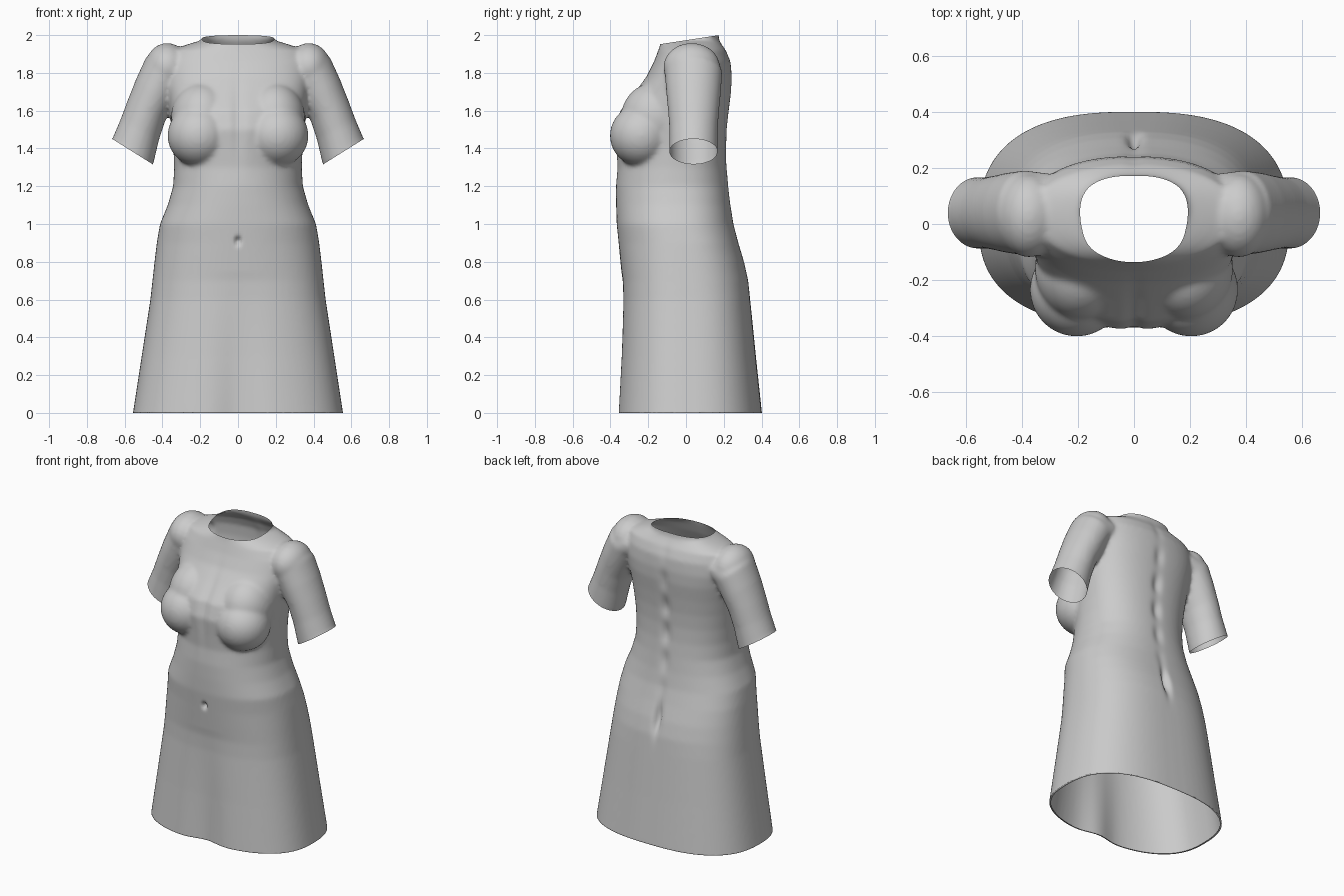
import bpy, bmesh, math
from mathutils import Vector

if "Cube" in bpy.data.objects:
    bpy.data.objects.remove(bpy.data.objects["Cube"])

grey = bpy.data.materials.new("light grey cloth")
grey.diffuse_color = (0.6, 0.6, 0.6, 1)
grey.use_nodes = True
grey.node_tree.nodes["Principled BSDF"].inputs["Base Color"].default_value = grey.diffuse_color
SEG = 72
bm = bmesh.new()


def loft(rings):
    """Closed solid through a list of point rings."""
    vs = [[bm.verts.new(p) for p in r] for r in rings]
    for a, b in zip(vs, vs[1:]):
        for i in range(len(a)):
            j = (i + 1) % len(a)
            bm.faces.new((a[i], a[j], b[j], b[i]))
    bm.faces.new(vs[0][::-1])
    bm.faces.new(vs[-1])


def body_ring(z, hw, yf, yb, cy, pf, pb):
    pts = []
    for i in range(SEG):
        t = 2 * math.pi * i / SEG
        c, s = math.cos(t), math.sin(t)
        p, ry = (pb, yb - cy) if s > 0 else (pf, cy - yf)
        x = math.copysign(abs(c) ** (2 / p), c) * hw
        y = math.copysign(abs(s) ** (2 / p), s) * ry + cy
        pts.append((x, y, z))
    return pts


def ellipsoid(center, radii):
    new = bmesh.ops.create_uvsphere(bm, u_segments=40, v_segments=24, radius=1)["verts"]
    for v in new:
        v.co = Vector([c + r * k for c, r, k in zip(center, radii, v.co)])


# skirt and bodice: height, half width, front, back, middle, front and back roundness
loft([body_ring(*r) for r in [
    (-0.10, .572, -.372, .408, .0, 2.5, 2.6),
    (0.00, .556, -.367, .402, .0, 2.5, 2.6),
    (0.30, .510, -.350, .370, .0, 2.5, 2.6),
    (0.60, .464, -.337, .340, .0, 2.5, 2.6),
    (0.70, .453, -.337, .330, .0, 2.5, 2.5),
    (0.80, .442, -.347, .308, -.01, 2.4, 2.5),
    (0.90, .430, -.357, .278, -.02, 2.3, 2.5),
    (1.00, .413, -.367, .252, -.04, 2.3, 2.4),
    (1.10, .372, -.370, .236, -.05, 2.2, 2.4),
    (1.20, .343, -.371, .225, -.06, 2.1, 2.4),
    (1.30, .338, -.364, .216, -.06, 2.0, 2.4),
    (1.40, .342, -.372, .213, -.05, 2.0, 2.4),
    (1.50, .352, -.380, .217, -.04, 2.1, 2.4),
    (1.60, .362, -.350, .227, -.02, 2.3, 2.4),
    (1.70, .375, -.270, .240, .0, 2.4, 2.4),
    (1.78, .388, -.210, .243, .02, 2.4, 2.3),
    (1.86, .385, -.170, .237, .03, 2.3, 2.2),
    (1.92, .360, -.147, .212, .04, 2.1, 2.2),
    (1.95, .270, -.137, .190, .05, 2.0, 2.3),
    (1.975, .188, -.132, .175, .06, 1.8, 2.5),
    (2.06, .180, -.128, .168, .06, 1.8, 2.5)]])

# sleeves, shoulders and bust on both sides
END, AXIS = Vector((.5575, .04, 1.3825)), Vector((.53, 0, -.848))
for side in (-1, 1):
    rings = []
    for x, z, dx, dz, r, ry in [(.30, 1.83, .8, -.6, .105, .14), (.39, 1.80, .64, -.77, .127, .152),
                                (.44, 1.70, .55, -.84, .120, .145), (.485, 1.60, .45, -.89, .113, .135),
                                (.52, 1.50, .45, -.89, .115, .128), (.5575, 1.3825, .53, -.848, .128, .128),
                                (.62, 1.285, .53, -.848, .135, .130)]:
        d = Vector((dx, 0, dz)).normalized()
        n = Vector((-d.z, 0, d.x))
        ring = []
        for i in range(40):
            t = 2 * math.pi * i / 40
            p = Vector((x, .04, z)) + n * r * math.cos(t) + Vector((0, ry * math.sin(t), 0))
            ring.append((p.x * side, p.y, p.z))
        rings.append(ring)
    loft(rings)
    ellipsoid((side * .375, .03, 1.83), (.115, .15, .128))
    ellipsoid((side * .205, -.235, 1.468), (.168, .168, .165))
    ellipsoid((side * .19, -.16, 1.56), (.165, .185, .19))
bmesh.ops.recalc_face_normals(bm, faces=bm.faces)

mesh = bpy.data.meshes.new("dress")
bm.to_mesh(mesh)
bm.free()
dress = bpy.data.objects.new("dress", mesh)
bpy.context.collection.objects.link(dress)
bpy.context.view_layer.objects.active = dress
dress.select_set(True)

# fuse the solids into one soft skin
fuse = dress.modifiers.new("fuse", "REMESH")
fuse.mode, fuse.voxel_size = "VOXEL", 0.012
soft = dress.modifiers.new("soften", "SMOOTH")
soft.factor, soft.iterations = 0.5, 8
for name in ("fuse", "soften"):
    bpy.ops.object.modifier_apply(modifier=name)

bm = bmesh.new()
bm.from_mesh(dress.data)
bm.normal_update()


def bump(d, w):
    return math.exp(-(d / w) ** 2)


# spine groove, seat cleft, navel and the hollow between the legs
for v in bm.verts:
    x, y, z = v.co
    if v.normal.y > .3:
        spine = .018 * bump(x, .03) * (.6 + .4 * math.sin(z * 34)) * bump(z - 1.42, .42)
        cleft = .035 * bump(x, .022) * bump(z - .80, .09)
        v.co.y -= spine + cleft
    elif v.normal.y < -.3:
        v.co.y += .035 * bump(x, .11) * max(0, 1 - z / .75)
        v.co.y += .035 * bump(x, .012) * bump(z - .91, .02)
        v.co.y += .012 * bump(x, .03) * bump(z - 1.55, .2)


def cut(point, normal, keep_rule):
    """Open the skin beyond a plane, only where keep_rule holds."""
    faces = [f for f in bm.faces if keep_rule(f.calc_center_median())]
    geom = set(faces)
    for f in faces:
        geom.update(f.edges)
        geom.update(f.verts)
    bmesh.ops.bisect_plane(bm, geom=list(geom), plane_co=point, plane_no=normal, dist=1e-5)
    gone = []
    for f in bm.faces:
        c = f.calc_center_median()
        if keep_rule(c) and (c - Vector(point)).dot(Vector(normal)) > 0:
            gone.append(f)
    bmesh.ops.delete(bm, geom=gone, context="FACES")


# open hem, neckline and sleeve ends
cut((0, 0, 0), (0, 0, -1), lambda c: c.z < .1)
cut((0, -.13, 1.953), (0, -.152, .988), lambda c: c.z > 1.9 and abs(c.x) < .25)
for side in (-1, 1):
    cut((END.x * side, END.y, END.z), (AXIS.x * side, 0, AXIS.z),
        lambda c, s=side: c.x * s > .38 and c.z > 1.18)

# narrow turned-in hem
hem = [e for e in bm.edges if e.is_boundary and all(v.co.z < .005 for v in e.verts)]
turned = bmesh.ops.extrude_edge_only(bm, edges=hem)["geom"]
for v in turned:
    if isinstance(v, bmesh.types.BMVert):
        v.co = Vector((v.co.x * .98, v.co.y * .98, .0))
bmesh.ops.recalc_face_normals(bm, faces=bm.faces)
bm.to_mesh(dress.data)
bm.free()

dress.data.materials.clear()
dress.data.materials.append(grey)
for p in dress.data.polygons:
    p.material_index = 0
    p.use_smooth = True
